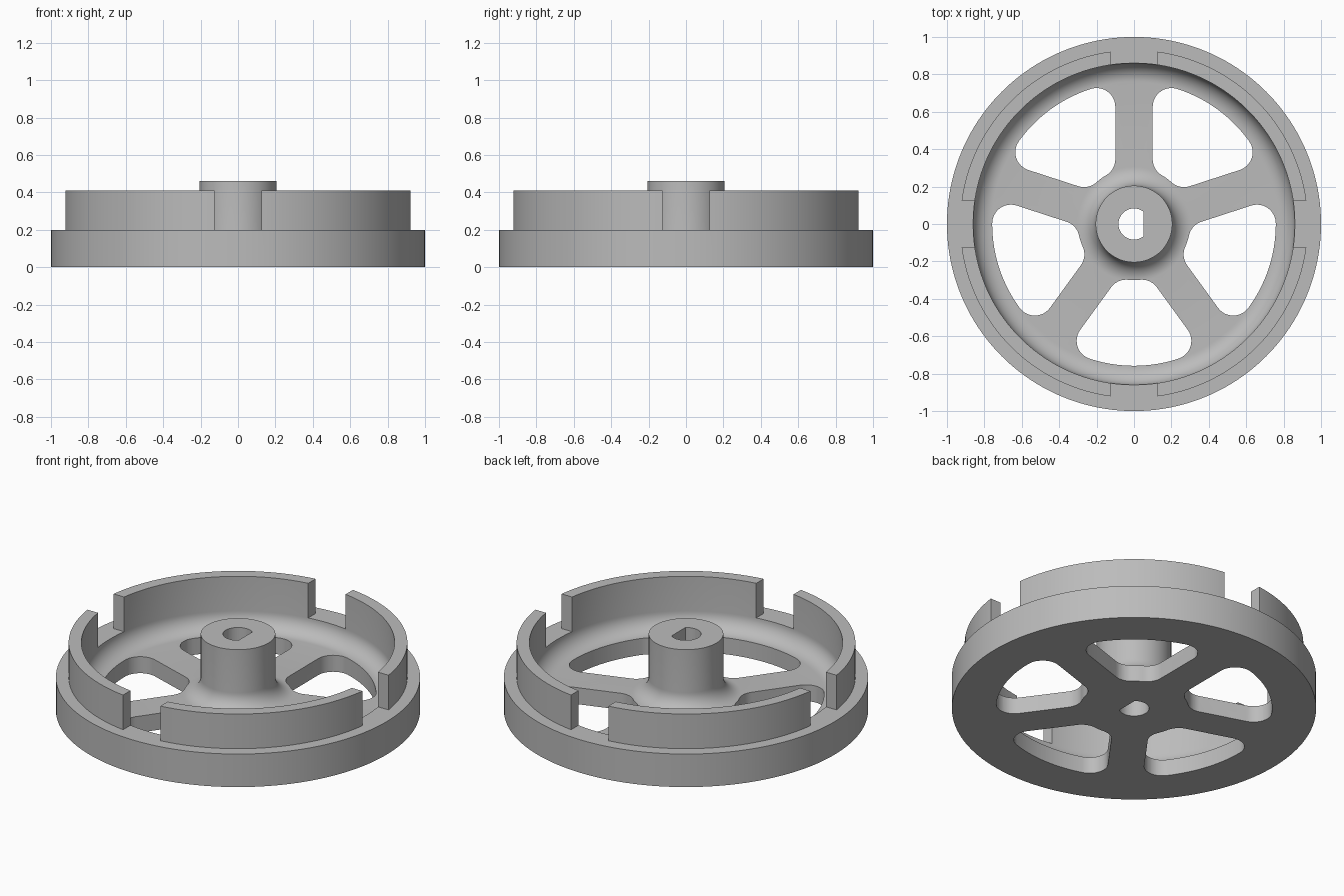
import bpy, bmesh
from math import sin, cos, pi, asin, atan2, sqrt, radians
from mathutils import Matrix, Vector

old = bpy.data.objects.get("Cube")
if old:
    bpy.data.objects.remove(old, do_unlink=True)

# Main sizes
FLOOR, RIM_Z, LIP_Z, HUB_Z = 0.1, 0.2, 0.41, 0.462
HUB_R, LIP_IN, LIP_OUT, FILLET = 0.205, 0.86, 0.93, 0.1
WIN_IN, WIN_OUT, SPOKE = 0.3, 0.758, 0.1
NOTCH = 0.125

grey = bpy.data.materials.new("mid grey")
grey.use_nodes = True
GREY = (0.5, 0.5, 0.5, 1)
grey.diffuse_color = GREY
grey.node_tree.nodes["Principled BSDF"].inputs["Base Color"].default_value = GREY


def arc(cx, cy, r, a0, a1, n):
    return [(cx + r * cos(a0 + (a1 - a0) * i / n),
             cy + r * sin(a0 + (a1 - a0) * i / n)) for i in range(n + 1)]


def make_object(name, bm):
    bmesh.ops.recalc_face_normals(bm, faces=bm.faces)
    mesh = bpy.data.meshes.new(name)
    bm.to_mesh(mesh)
    bm.free()
    obj = bpy.data.objects.new(name, mesh)
    bpy.context.collection.objects.link(obj)
    obj.data.materials.append(grey)
    return obj


def revolve(name, profile, steps=160):
    bm = bmesh.new()
    vs = [bm.verts.new((r, 0, z)) for r, z in profile]
    es = [bm.edges.new(p) for p in zip(vs, vs[1:])]
    bmesh.ops.spin(bm, geom=vs + es, cent=(0, 0, 0), axis=(0, 0, 1),
                   angle=2 * pi, steps=steps, use_duplicate=False)
    bmesh.ops.remove_doubles(bm, verts=bm.verts, dist=1e-4)
    return make_object(name, bm)


def prism(bm, outline, z0, z1, turn=0):
    face = bm.faces.new([bm.verts.new((x, y, z0)) for x, y in outline])
    new = bmesh.ops.extrude_face_region(bm, geom=[face])["geom"]
    top = [v for v in new if isinstance(v, bmesh.types.BMVert)]
    bmesh.ops.translate(bm, verts=top, vec=(0, 0, z1 - z0))
    bmesh.ops.rotate(bm, verts=list(face.verts) + top, cent=Vector(),
                     matrix=Matrix.Rotation(turn, 3, 'Z'))


def cut(target, cutter):
    mod = target.modifiers.new("cut", 'BOOLEAN')
    mod.operation, mod.solver, mod.object = 'DIFFERENCE', 'EXACT', cutter
    bpy.context.view_layer.objects.active = target
    bpy.ops.object.modifier_apply(modifier=mod.name)
    bpy.data.objects.remove(cutter, do_unlink=True)


# Wheel body: hub, filleted floor, rim and upright lip in one profile
profile = [(0, HUB_Z), (HUB_R, HUB_Z)]
profile += arc(HUB_R + FILLET, FLOOR + FILLET, FILLET, pi, 1.5 * pi, 12)
profile += arc(LIP_IN - FILLET, FLOOR + FILLET, FILLET, -pi / 2, 0, 12)
profile += [(LIP_IN, LIP_Z), (LIP_OUT, LIP_Z), (LIP_OUT, RIM_Z),
            (1, RIM_Z), (1, 0), (0, 0)]
wheel = revolve("wheel", profile)

# Five rounded windows between the spokes, drawn about the +x axis
half = pi / 5
ri, ro = WIN_IN + FILLET, WIN_OUT - FILLET
side = SPOKE + FILLET
ai, ao = half - asin(side / ri), half - asin(side / ro)
edge = half + pi / 2
upper = arc(0, 0, WIN_OUT, 0, ao, 16)[:-1]
upper += arc(ro * cos(ao), ro * sin(ao), FILLET, ao, edge, 12)
upper += arc(ri * cos(ai), ri * sin(ai), FILLET, edge, ai + pi, 12)
upper += arc(0, 0, WIN_IN, ai, 0, 3)[1:]
outline = upper + [(x, -y) for x, y in upper[-2:0:-1]]
bm = bmesh.new()
for k in range(5):
    prism(bm, outline, -0.1, 0.35, -pi / 2 + k * 2 * pi / 5)
cut(wheel, make_object("window_cutter", bm))

# Four notches in the lip
bm = bmesh.new()
for k in range(4):
    prism(bm, [(0.8, -NOTCH), (1.1, -NOTCH), (1.1, NOTCH), (0.8, NOTCH)],
          RIM_Z, 0.6, k * pi / 2)
cut(wheel, make_object("notch_cutter", bm))

# D-shaped shaft bore with its flat towards +x
bore, flat = 0.083, 0.05
a = atan2(sqrt(bore ** 2 - flat ** 2), flat)
bm = bmesh.new()
prism(bm, arc(0, 0, bore, a, 2 * pi - a, 40), -0.1, 0.6)
cut(wheel, make_object("bore_cutter", bm))

# Smooth curved walls, crisp edges
bpy.ops.object.select_all(action='DESELECT')
wheel.select_set(True)
bpy.context.view_layer.objects.active = wheel
bpy.ops.object.shade_smooth_by_angle(angle=radians(30))
